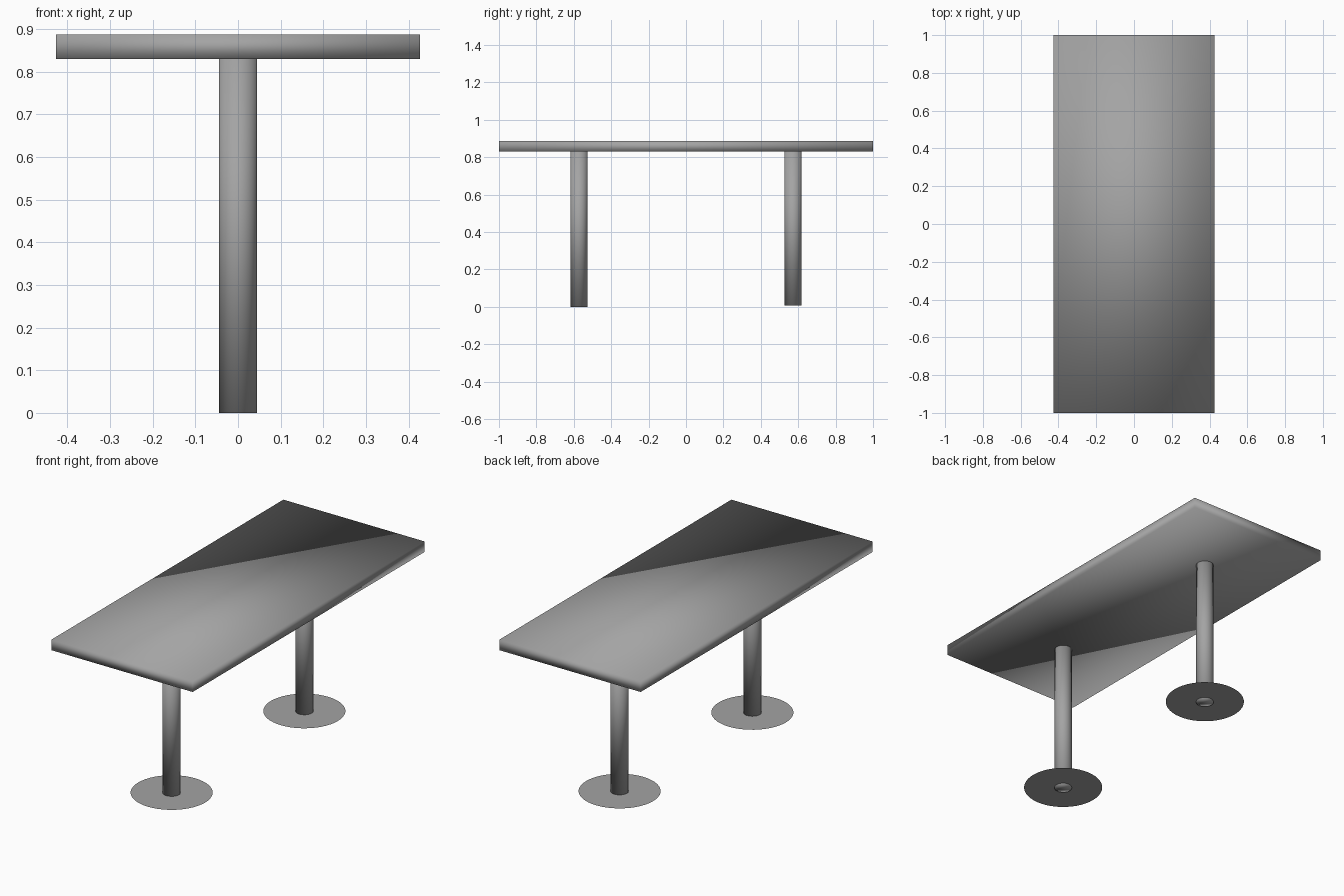
import bpy
import bmesh
from mathutils import Matrix

if "Cube" in bpy.data.objects:
    bpy.data.objects.remove(bpy.data.objects["Cube"], do_unlink=True)

WIDTH, LENGTH = 0.853, 2.0
TOP_BOTTOM, TOP_SURFACE = 0.83, 0.887
POST_RADIUS, BASE_RADIUS = 0.045, 0.203
POST_Y = 0.572

# Single grey finish
grey = bpy.data.materials.new("grey")
grey.use_nodes = True
grey.diffuse_color = (0.37, 0.37, 0.37, 1)
grey.node_tree.nodes["Principled BSDF"].inputs["Base Color"].default_value = grey.diffuse_color


def add_object(name, bm, location):
    """Turn a bmesh into a smooth-shaded object."""
    bmesh.ops.recalc_face_normals(bm, faces=bm.faces)
    for face in bm.faces:
        face.smooth = True
    mesh = bpy.data.meshes.new(name)
    bm.to_mesh(mesh)
    bm.free()
    mesh.materials.append(grey)
    obj = bpy.data.objects.new(name, mesh)
    obj.location = location
    bpy.context.collection.objects.link(obj)
    return obj


def add_post(name, y, bottom):
    """Round post from its foot to the underside of the top."""
    height = TOP_BOTTOM - bottom
    bm = bmesh.new()
    bmesh.ops.create_cone(bm, cap_ends=True, segments=32, radius1=POST_RADIUS,
                          radius2=POST_RADIUS, depth=height)
    add_object(name, bm, (0, y, bottom + height / 2))


def add_base(name, y, z):
    """Thin sheet disc around the foot of a post."""
    bm = bmesh.new()
    bmesh.ops.create_circle(bm, cap_ends=True, segments=48, radius=BASE_RADIUS)
    if next(iter(bm.faces)).normal.z < 0:
        bmesh.ops.reverse_faces(bm, faces=bm.faces)
    obj = add_object(name, bm, (0, y, z))
    # keep the sheet facing up
    if obj.data.polygons[0].normal.z < 0:
        obj.data.flip_normals()


# Table top: plain slab, softly shaded over its edges
slab = bmesh.new()
size = Matrix.Diagonal((WIDTH, LENGTH, TOP_SURFACE - TOP_BOTTOM, 1))
bmesh.ops.create_cube(slab, size=1, matrix=size)
add_object("table_top", slab, (0, 0, (TOP_BOTTOM + TOP_SURFACE) / 2))

# Two pedestals; the rear one stands a touch higher
for side, y, foot in (("front", -POST_Y, 0.0), ("back", POST_Y, 0.008)):
    add_post(side + "_post", y, foot)
    add_base(side + "_base_disc", y, foot + 0.004)
